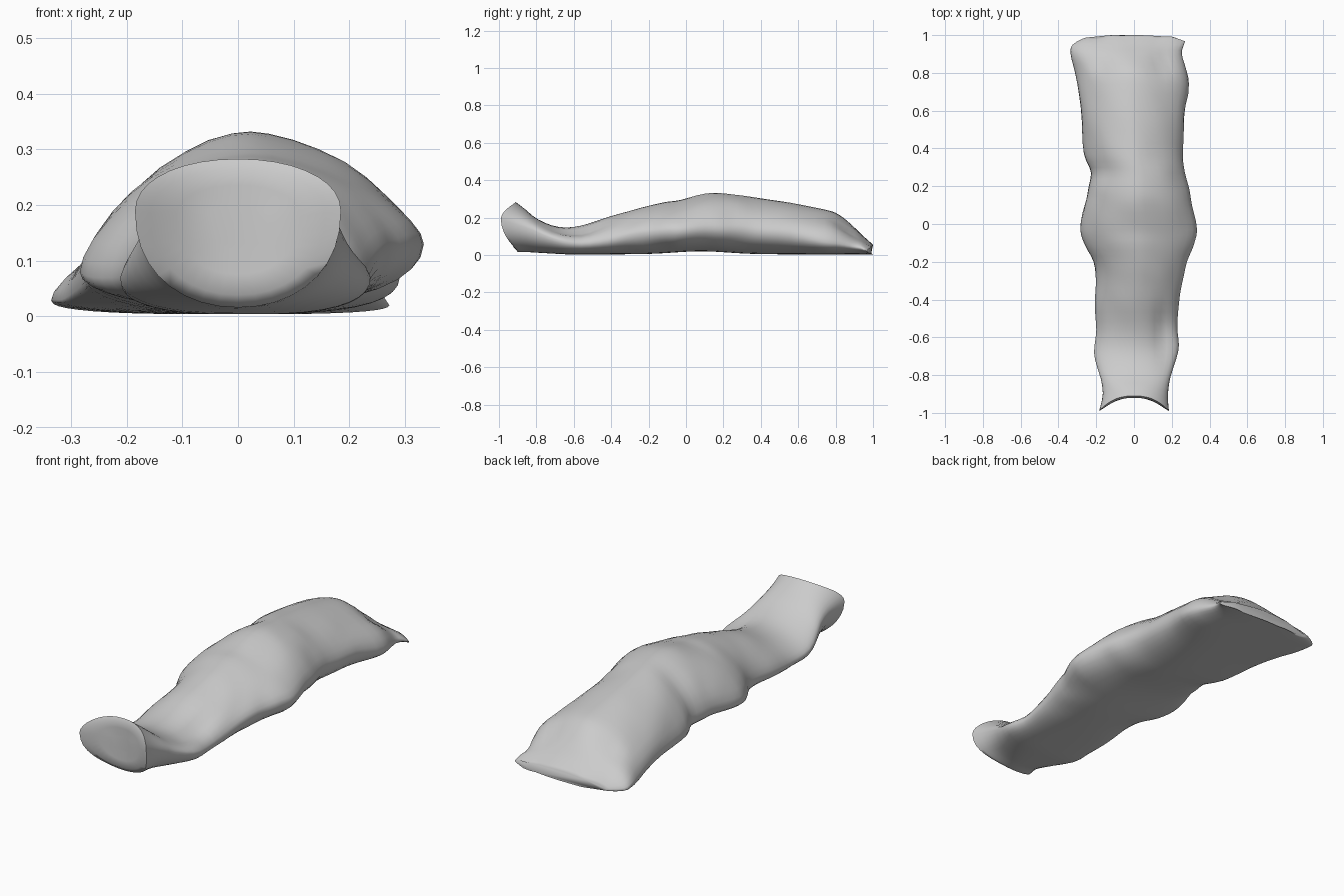
import bpy, bmesh, math
from mathutils import Vector, noise

if "Cube" in bpy.data.objects:
    bpy.data.objects.remove(bpy.data.objects["Cube"])

# Stations along the wrapped bundle: y, left x, right x, crown z, left edge z, right edge z
STATIONS = [
    (-0.91, -0.185, 0.185, 0.283, 0.19, 0.19),
    (-0.86, -0.165, 0.180, 0.245, 0.16, 0.16),
    (-0.79, -0.185, 0.200, 0.190, 0.12, 0.12),
    (-0.68, -0.212, 0.232, 0.150, 0.07, 0.08),
    (-0.56, -0.200, 0.230, 0.157, 0.05, 0.06),
    (-0.42, -0.205, 0.235, 0.203, 0.06, 0.08),
    (-0.30, -0.200, 0.255, 0.237, 0.07, 0.11),
    (-0.20, -0.215, 0.280, 0.262, 0.07, 0.12),
    (-0.11, -0.265, 0.313, 0.283, 0.07, 0.13),
    (-0.03, -0.285, 0.335, 0.294, 0.08, 0.13),
    (0.10, -0.260, 0.305, 0.327, 0.09, 0.14),
    (0.18, -0.245, 0.290, 0.332, 0.09, 0.14),
    (0.27, -0.226, 0.268, 0.322, 0.08, 0.14),
    (0.37, -0.262, 0.260, 0.306, 0.07, 0.13),
    (0.56, -0.278, 0.265, 0.280, 0.06, 0.11),
    (0.74, -0.300, 0.290, 0.243, 0.04, 0.07),
    (0.82, -0.315, 0.278, 0.212, 0.03, 0.06),
    (0.90, -0.335, 0.255, 0.148, 0.03, 0.045),
    (0.95, -0.325, 0.262, 0.095, 0.025, 0.035),
    (0.985, -0.250, 0.272, 0.055, 0.02, 0.02),
]
SIDES, STEPS = 36, 3


def spline(a, b, c, d, t):
    return tuple(0.5 * (2*q + (r-p)*t + (2*p-5*q+4*r-s)*t*t + (3*q-p-3*r+s)*t**3)
                 for p, q, r, s in zip(a, b, c, d))


def spow(v, e):
    return math.copysign(abs(v) ** e, v)


def bump(v, centre, width):
    return math.exp(-((v - centre) / width) ** 2)


def clamp(v):
    return max(0, min(1, v))


def ring_points(st):
    """Domed top half and undercut lower half, meeting at the side creases."""
    y, xl, xr, top, el, er = st
    foot = clamp((-0.65 - y) / 0.2)
    mid, half = (xl + xr) / 2, (xr - xl) / 2
    bottom = 0.004 + 0.016 * bump(y, 0.08, 0.2) + 0.012 * foot
    pts = []
    for i in range(SIDES):
        a = 2 * math.pi * i / SIDES
        c, s = math.cos(a), math.sin(a)
        low = 0.65 + 0.3 * foot + (0.55 if c > 0 else 0.3) * bump(y, 0.1, 0.45)
        p = (1.2 - 0.25 * foot) if s >= 0 else low
        u = spow(c, p)
        edge = el + (er - el) * (u + 1) / 2
        z = edge + (top - edge if s >= 0 else edge - bottom) * spow(s, p if s >= 0 else 0.9)
        x = mid + half * u
        # cloth folds on the upper surface
        if s > 0.1:
            z -= 0.018 * bump(x, 0.15, 0.035) * bump(y, -0.56, 0.14)
            z -= 0.022 * (bump(x, -0.17, 0.05) + bump(x, 0.15, 0.05)) * bump(y, 0.85, 0.08)
        if y < 0.93:
            w = noise.noise(Vector((x * 9 + y * 3, y * 7, z * 9)))
            z += 0.01 * w * max(0, s) * (1 - 0.6 * max(0, s)) * (1 - foot)
            x += 0.008 * w * c * (1 - foot)
        # front corners flare forward, back hem is rippled
        flare = clamp((-0.82 - y) / 0.09)
        y2 = y - flare * (0.08 * abs(u) ** 2.5 - 0.012 * max(0, -s))
        if y > 0.93:
            y2 += (y - 0.93) / 0.055 * (0.015 * (1 - u * u) - 0.012 * u * u * (u > 0)
                                        + 0.006 * math.sin(40 * x) * (abs(u) > 0.3))
        pts.append((x, min(y2, 1.0), z))
    return pts


def build_bundle():
    bm = bmesh.new()
    rings = []
    n = len(STATIONS)
    for i in range(n - 1):
        ctrl = [STATIONS[max(0, min(n - 1, i + k))] for k in (-1, 0, 1, 2)]
        for k in range(STEPS):
            rings.append(ring_points(spline(*ctrl, k / STEPS)))
    rings.append(ring_points(STATIONS[-1]))

    # saddle-shaped front panel made of shrinking rings
    for f in (0.85, 0.6, 0.3):
        panel = []
        for x, y, z in ring_points(STATIONS[0]):
            u = min(1, abs(x * f) / 0.185)
            panel.append((x * f, -0.92 - 0.08 * u ** 2.5, 0.165 + (z - 0.165) * f))
        rings.insert(0, panel)

    loops = [[bm.verts.new(p) for p in r] for r in rings]
    for a, b in zip(loops, loops[1:]):
        for j in range(SIDES):
            k = (j + 1) % SIDES
            bm.faces.new((a[j], a[k], b[k], b[j]))
    bm.faces.new(loops[0])
    bm.faces.new(loops[-1])
    bmesh.ops.recalc_face_normals(bm, faces=bm.faces)
    mesh = bpy.data.meshes.new("wrapped_bundle")
    bm.to_mesh(mesh)
    bm.free()
    obj = bpy.data.objects.new("wrapped_bundle", mesh)
    bpy.context.collection.objects.link(obj)
    return obj


bundle = build_bundle()
bpy.context.view_layer.objects.active = bundle
bundle.select_set(True)
bpy.ops.object.shade_smooth_by_angle(angle=math.radians(80))
